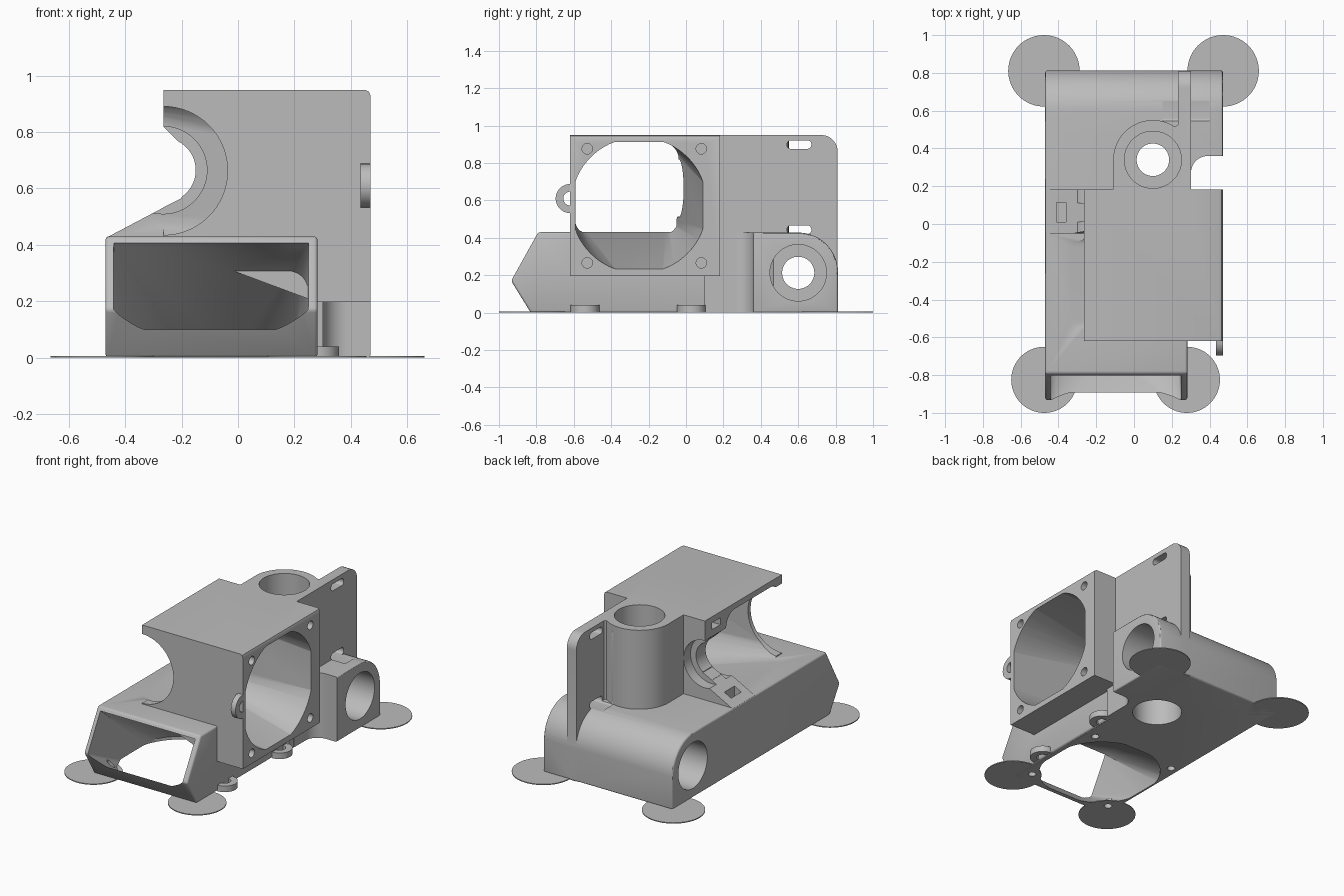
import bpy, bmesh
from math import sin, cos, pi, radians, sqrt

if "Cube" in bpy.data.objects:
    bpy.data.objects.remove(bpy.data.objects["Cube"])

# One plain grey plastic
grey = bpy.data.materials.new("grey_plastic")
grey.use_nodes = True
grey.diffuse_color = (0.5, 0.5, 0.5, 1)
grey.node_tree.nodes["Principled BSDF"].inputs["Base Color"].default_value = (0.5, 0.5, 0.5, 1)


def place(u, v, w, axis):
    return {"x": (w, u, v), "y": (u, w, v), "z": (u, v, w)}[axis]


def finish(bm, name, bevel=0):
    bmesh.ops.recalc_face_normals(bm, faces=bm.faces)
    if bevel:
        sharp = [e for e in bm.edges if e.calc_face_angle(0) > radians(40)]
        bmesh.ops.bevel(bm, geom=sharp, offset=bevel, segments=3, profile=0.5, affect="EDGES")
    mesh = bpy.data.meshes.new(name)
    bm.to_mesh(mesh)
    bm.free()
    mesh.materials.append(grey)
    ob = bpy.data.objects.new(name, mesh)
    bpy.context.collection.objects.link(ob)
    return ob


def prism(name, profile, axis, a, b, bevel=0):
    """Extrude a closed outline along an axis from a to b."""
    bm = bmesh.new()
    face = bm.faces.new([bm.verts.new(place(u, v, a, axis)) for u, v in profile])
    top = bmesh.ops.extrude_face_region(bm, geom=[face])["geom"]
    shift = place(0, 0, b - a, axis)
    bmesh.ops.translate(bm, vec=shift, verts=[g for g in top if isinstance(g, bmesh.types.BMVert)])
    return finish(bm, name, bevel)


def hull(name, points):
    bm = bmesh.new()
    for p in points:
        bm.verts.new(p)
    res = bmesh.ops.convex_hull(bm, input=bm.verts)
    bmesh.ops.delete(bm, geom=[v for v in bm.verts if not v.link_faces], context="VERTS")
    bmesh.ops.dissolve_limit(bm, angle_limit=0.001, verts=bm.verts, edges=bm.edges)
    return finish(bm, name)


def arc(cu, cv, r, start=0, end=360, n=64):
    full = end - start == 360
    count = n if full else n + 1
    return [(cu + r * cos(radians(start + (end - start) * i / n)),
             cv + r * sin(radians(start + (end - start) * i / n))) for i in range(count)]


def rect(u0, v0, u1, v1):
    return [(u0, v0), (u1, v0), (u1, v1), (u0, v1)]


def rounded(u0, v0, u1, v1, r):
    return (arc(u1 - r, v1 - r, r, 0, 90, 8) + arc(u0 + r, v1 - r, r, 90, 180, 8)
            + arc(u0 + r, v0 + r, r, 180, 270, 8) + arc(u1 - r, v0 + r, r, 270, 360, 8))


def fan_outline(cu, cv, r, flat):
    """Circle clipped on four sides."""
    return [(max(cu - flat, min(cu + flat, u)), max(cv - flat, min(cv + flat, v)))
            for u, v in arc(cu, cv, r, n=72)]


def combine(target, tool, operation):
    mod = target.modifiers.new("combine", "BOOLEAN")
    mod.operation, mod.object, mod.solver = operation, tool, "EXACT"
    dg = bpy.context.evaluated_depsgraph_get()
    mesh = bpy.data.meshes.new_from_object(target.evaluated_get(dg))
    target.modifiers.clear()
    target.data = mesh
    bpy.data.objects.remove(tool)


def add(tool):
    combine(body, tool, "UNION")


def cut(tool, target=None):
    combine(target or body, tool, "DIFFERENCE")


# Base with slanted nose and rounded back
top_z = 0.43
back_arc = arc(0.6, 0.215, 0.213, 0, 90, 24)
body = prism("carriage_body", [(-0.83, 0), (0.813, 0)] + back_arc
             + [(0.5, top_z), (-0.79, top_z), (-0.935, 0.17)], "x", -0.47, 0.282, 0.012)

# Lower air duct: bottom fan opening to the slanted nose window
lower_fan = [(u, v, z) for u, v in fan_outline(-0.105, -0.435, 0.36, 0.345) for z in (-0.02, 0.02)]
window = [(x, y, z) for x in (-0.44, 0.25) for y, z in ((-0.935, 0.195), (-0.8, 0.405), (-0.98, 0.195), (-0.86, 0.43))]
cut(hull("lower_duct", lower_fan + window))

# Side boss of the horizontal bearing, with a filleted notch in front
add(prism("side_boss", [(0.26, 0), (0.813, 0)] + back_arc + [(0.26, 0.428)], "x", 0.2, 0.47, 0.01))
cut(prism("boss_notch", [(0.302, 0.1)] + arc(0.39, 0.272, 0.088, 180, 90, 12)
          + [(0.6, 0.36), (0.6, 0.1)], "z", -0.1, 0.6))
add(prism("notch_wall", rect(0.15, 0, 0.4, 0.4), "x", 0.2, 0.302))

# Upright plate with rounded top corner
add(prism("upright_plate", [(0.1, 0), (0.811, 0)] + arc(0.721, 0.86, 0.09, 0, 90, 12)
          + [(0.1, 0.95)], "x", 0.232, 0.301))

# Main block whose sloped underside closes the lower duct
add(prism("main_block", [(-0.265, 0.40), (0.28, 0.197), (0.47, 0.197), (0.47, 0.93),
                         (0.464, 0.944), (0.45, 0.95), (-0.265, 0.95)], "y", -0.62, 0.182))

# Vertical bearing housing
add(prism("bearing_housing", [(-0.11, 0.1), (0.25, 0.1), (0.25, 0.54), (0.22, 0.515)]
          + arc(0.1, 0.34, 0.21, 57, 180, 32), "z", 0.02, 0.95))

# Clamp wedge beside the collar
add(prism("clamp_wedge", [(-0.468, 0.425), (-0.25, 0.54), (-0.1, 0.54), (-0.1, 0.38),
                          (-0.468, 0.38)], "y", -0.05, 0.182))

# Upper air duct from the side fan to the open side
side_fan = [(0.5, u, v) for u, v in fan_outline(-0.248, 0.57, 0.366, 0.343)]
outlet = [(-0.35, u, v) for u, v in rounded(-0.593, 0.435, -0.055, 0.912, 0.07)]
cut(hull("upper_duct", side_fan + outlet))
cut(prism("front_arch", arc(-0.265, 0.663, 0.228), "y", -0.7, -0.5))

# Collar: narrow ridge with wider recess on both ends
cut(prism("collar_ridge", arc(-0.265, 0.665, 0.115), "y", -0.2, 0.3))
for y0, y1 in ((-0.15, 0.01), (0.11, 0.25)):
    cut(prism("collar_recess", arc(-0.265, 0.665, 0.155), "y", y0, y1))
cut(prism("collar_chamfer", [(-0.3, 0.855), (-0.2, 0.755), (-0.2, 0.566), (-0.3, 0.516)], "y", -0.1, 0.3))

# Nut slots in clamp faces
cut(prism("wedge_slot", rect(-0.41, 0.01, -0.36, 0.115), "z", 0.38, 0.6))
cut(prism("block_slot", rect(0.02, 0.865, 0.11, 0.91), "x", -0.4, -0.16))

# Bearing bores, wide from each end with a narrow middle
for axis, u, v, lo, hi in (("x", 0.6, 0.213, -0.47, 0.47), ("z", 0.1, 0.34, 0, 0.95)):
    cut(prism("rod_bore", arc(u, v, 0.086), axis, lo - 0.1, hi + 0.1))
    cut(prism("bearing_bore_low", arc(u, v, 0.151), axis, lo - 0.1, lo + 0.45))
    cut(prism("bearing_bore_high", arc(u, v, 0.151), axis, hi - 0.45, hi + 0.1))

# Strap slots in the upright plate
for z in (0.876, 0.421):
    cut(prism("strap_slot", rounded(0.54, z, 0.67, z + 0.045, 0.02), "x", 0.15, 0.4))

# Mounting pads under the corners
pads = [prism(name, arc(x, y, r), "z", 0, 0.006) for name, x, y, r in (
    ("back_right_pad", -0.477, 0.811, 0.189), ("back_left_pad", 0.472, 0.811, 0.189),
    ("front_right_pad", -0.475, -0.825, 0.175), ("front_left_pad", 0.28, -0.825, 0.175))]

# Fan screw holes
for y in (-0.528, 0.082):
    for z in (0.266, 0.876):
        cut(prism("side_screw", arc(y, z, 0.028, n=24), "x", 0.33, 0.6))
for x in (-0.41, 0.2):
    for y in (-0.738, -0.134):
        for target in [body] + pads[2:]:
            cut(prism("bottom_screw", arc(x, y, 0.024, n=24), "z", -0.1, 0.15), target)


# Small half-ring ears
def ear(name, u, v, axis, a, b):
    ring = prism(name, arc(u, v, 0.078, n=40), axis, a, b)
    cut(prism("ear_hole", arc(u, v, 0.037, n=32), axis, a - 0.1, b + 0.1), ring)
    # keep only the half outside the wall
    box = (rect(u, v - 0.2, u + 0.2, v + 0.2) if axis == "x" else rect(u - 0.2, v - 0.2, u, v + 0.2))
    cut(prism("ear_trim", box, axis, a - 0.1, b + 0.1), ring)
    return ring


ears = [ear("front_ear", -0.619, 0.61, "x", 0.435, 0.47),
        ear("side_ear_front", 0.281, -0.54, "z", 0, 0.04),
        ear("side_ear_back", 0.281, 0.03, "z", 0, 0.04)]

# Smooth curved walls, keep sharp edges
for ob in [body] + pads + ears:
    bpy.ops.object.select_all(action="DESELECT")
    ob.select_set(True)
    bpy.context.view_layer.objects.active = ob
    bpy.ops.object.shade_smooth_by_angle(angle=radians(30))
